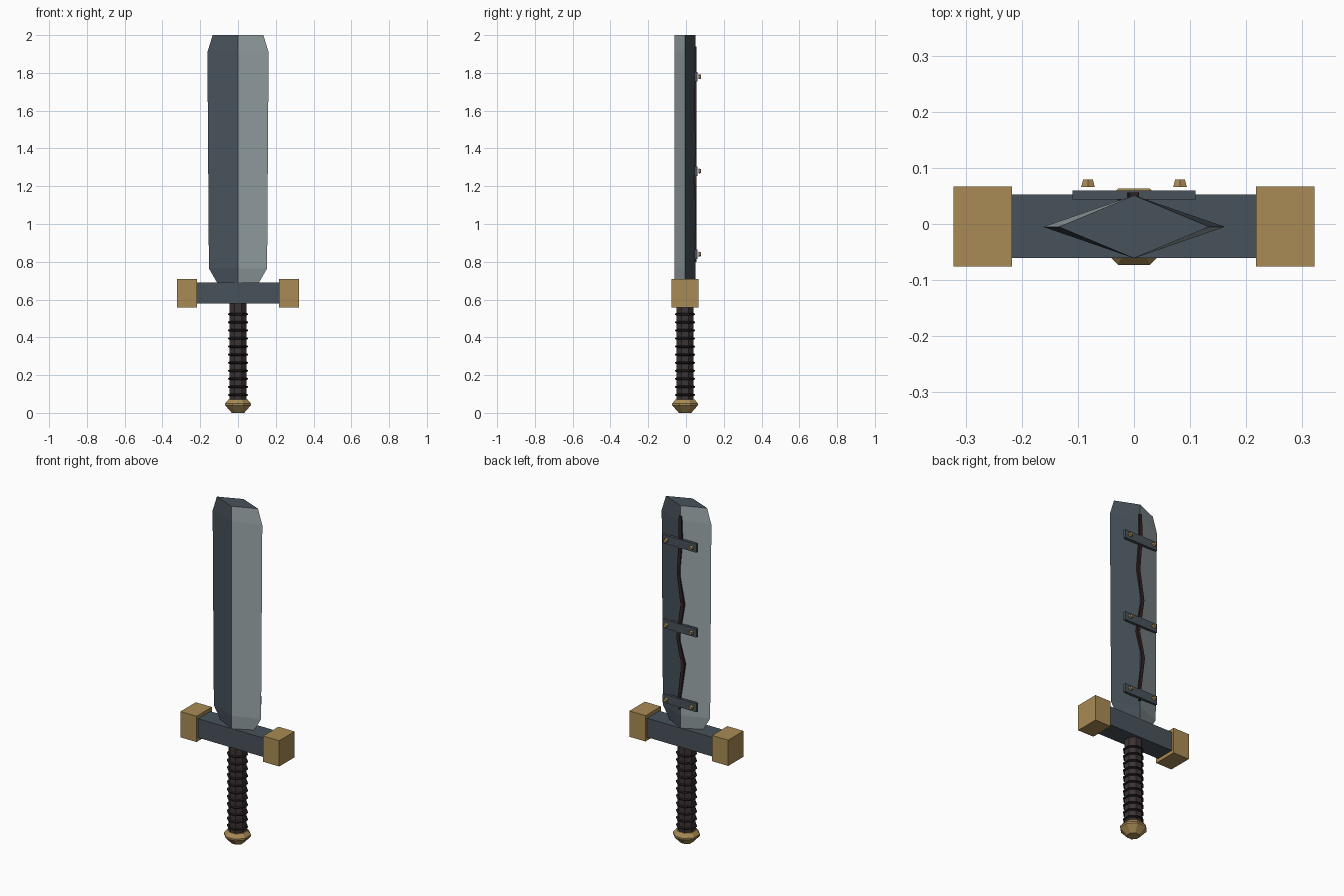
import bpy, bmesh, math
from mathutils import Matrix

if "Cube" in bpy.data.objects:
    bpy.data.objects.remove(bpy.data.objects["Cube"])

YC = -0.005  # depth of the sword's long axis


def material(name, rgb):
    m = bpy.data.materials.new(name)
    m.diffuse_color = (*rgb, 1)
    m.use_nodes = True
    m.node_tree.nodes["Principled BSDF"].inputs["Base Color"].default_value = m.diffuse_color
    return m


STEEL = material("light_steel", (0.33, 0.39, 0.40))
SLATE = material("dark_steel", (0.065, 0.085, 0.105))
BRASS = material("brass", (0.40, 0.26, 0.09))
LEATHER = material("leather", (0.045, 0.033, 0.033))
CORD = material("cord", (0.018, 0.015, 0.015))
CRACK = material("crack_dark", (0.03, 0.016, 0.016))


def finish(name, bm, *mats):
    bmesh.ops.recalc_face_normals(bm, faces=bm.faces[:])
    me = bpy.data.meshes.new(name)
    bm.to_mesh(me)
    bm.free()
    for m in mats:
        me.materials.append(m)
    ob = bpy.data.objects.new(name, me)
    bpy.context.collection.objects.link(ob)
    return ob


def loft(name, sections, *mats, tint=None):
    """Skin a list of equal-length point rings and cap both ends."""
    bm = bmesh.new()
    rings = [[bm.verts.new(p) for p in s] for s in sections]
    n = len(rings[0])
    for a, b in zip(rings, rings[1:]):
        for i in range(n):
            j = (i + 1) % n
            f = bm.faces.new((a[i], a[j], b[j], b[i]))
            if tint:
                f.material_index = tint[i]
    bm.faces.new(rings[0])
    bm.faces.new(rings[-1])
    return finish(name, bm, *mats)


def box(name, x, y, z, mat):
    sections = [[(x[0], y[0], h), (x[1], y[0], h), (x[1], y[1], h), (x[0], y[1], h)] for h in z]
    return loft(name, sections, mat)


def octagon(apothem, z):
    r = apothem / math.cos(math.pi / 8)
    return [(r * math.cos(math.pi / 8 + i * math.pi / 4),
             YC + r * math.sin(math.pi / 8 + i * math.pi / 4), z) for i in range(8)]


# Diamond-section blade with alternating light and dark facets
outline = [(0.105, 0.68), (0.154, 0.765), (0.162, 1.91), (0.134, 2.0)]
loft("blade", [[(w, YC, z), (0, 0.051, z), (-w, YC, z), (0, -0.061, z)] for w, z in outline],
     SLATE, STEEL, tint=[0, 1, 0, 1])

# Crossguard and its end blocks
box("crossguard", (-0.22, 0.22), (-0.061, 0.053), (0.578, 0.69), SLATE)
for s, side in ((-1, "left"), (1, "right")):
    box("guard_block_" + side, sorted((s * 0.217, s * 0.322)), (-0.076, 0.067), (0.558, 0.71), BRASS)

# Grip, cord wraps and pommel
loft("grip", [octagon(0.045, 0.06), octagon(0.045, 0.59)], LEATHER)
for i in range(11):
    z = 0.095 + i * 0.0427
    loft(f"grip_wrap_{i + 1}", [octagon(0.044, z - 0.007), octagon(0.053, z - 0.003),
                                octagon(0.053, z + 0.003), octagon(0.044, z + 0.007)], CORD)
loft("pommel", [octagon(0.033, 0), octagon(0.068, 0.04), octagon(0.068, 0.05), octagon(0.05, 0.072)], BRASS)

# Jagged crack running down the back ridge
path = [(0, 1.94, 0.008), (-0.002, 1.80, 0.011), (0.012, 1.60, 0.009), (-0.014, 1.42, 0.011),
        (0.015, 1.22, 0.010), (-0.018, 1.07, 0.011), (0.004, 0.88, 0.009), (0.004, 0.80, 0.005)]
loft("crack", [[(x - w, 0.042, z), (x + w, 0.042, z), (x + w, 0.056, z), (x - w, 0.056, z)]
               for x, z, w in path], CRACK)

# Repair straps with two rivets each
for k, z in enumerate((0.84, 1.28, 1.78), 1):
    box(f"strap_{k}", (-0.11, 0.11), (0.044, 0.060), (z - 0.025, z + 0.025), SLATE)
    for s, side in ((-1, "left"), (1, "right")):
        bm = bmesh.new()
        bmesh.ops.create_cone(bm, cap_ends=True, segments=6, radius1=0.014, radius2=0.010, depth=0.013,
                              matrix=Matrix.Translation((s * 0.082, 0.0725, z))
                              @ Matrix.Rotation(-math.pi / 2, 4, 'X'))
        finish(f"rivet_{k}_{side}", bm, BRASS)
